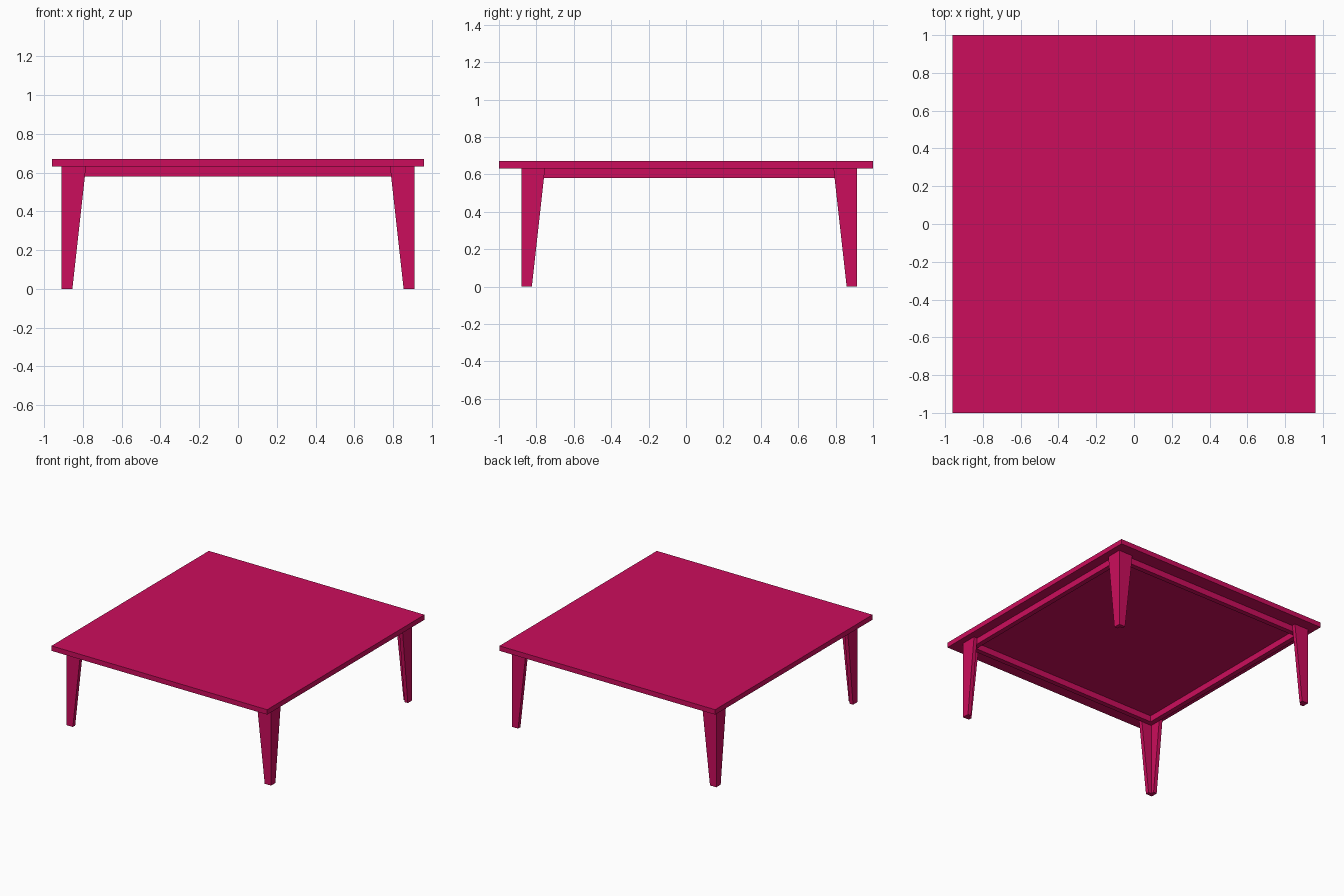
import bpy
import bmesh

cube = bpy.data.objects.get("Cube")
if cube:
    bpy.data.objects.remove(cube, do_unlink=True)

pink = bpy.data.materials.new("raspberry_pink")
pink.use_nodes = True
colour = (0.60, 0.004, 0.107, 1)
pink.diffuse_color = colour
pink.node_tree.nodes["Principled BSDF"].inputs["Base Color"].default_value = colour

# Main levels and leg footprint
TOP, UNDER, APRON_Z = 0.67, 0.63, 0.58
X, FRONT, BACK = 0.91, -0.88, 0.915
THICK, APRON = 0.03, 0.04


def add_mesh(name, bm):
    bmesh.ops.recalc_face_normals(bm, faces=bm.faces)
    mesh = bpy.data.meshes.new(name)
    bm.to_mesh(mesh)
    bm.free()
    mesh.materials.append(pink)
    obj = bpy.data.objects.new(name, mesh)
    bpy.context.collection.objects.link(obj)
    return obj


def box(name, lo, hi):
    bm = bmesh.new()
    bmesh.ops.create_cube(bm, size=1)
    for v in bm.verts:
        for i in range(3):
            v.co[i] = lo[i] if v.co[i] < 0 else hi[i]
    return add_mesh(name, bm)


def angle_leg(name, x, y, sx, sy):
    """Tapered L-section leg; its outer corner is at x, y."""
    bm = bmesh.new()
    rings = []
    for z, w in ((0, 0.056), (UNDER, 0.126)):
        section = [(0, 0), (w, 0), (w, THICK), (THICK, THICK), (THICK, w), (0, w)]
        rings.append([bm.verts.new((x - sx * a, y - sy * b, z)) for a, b in section])
    low, high = rings
    bm.faces.new(low)
    bm.faces.new(high)
    for i in range(len(low)):
        j = (i + 1) % len(low)
        bm.faces.new((low[i], low[j], high[j], high[i]))
    return add_mesh(name, bm)


# Tabletop
box("tabletop", (-0.96, -1, UNDER), (0.96, 1, TOP))

# Four legs
for side, sx in (("left", 1), ("right", -1)):
    for end, y, sy in (("front", FRONT, -1), ("back", BACK, 1)):
        angle_leg(f"{end}_{side}_leg", sx * X, y, sx, sy)

# Apron frame set just inside the legs
ax, af, ab = X - THICK, FRONT + THICK, BACK - THICK
box("front_apron", (-ax, af, APRON_Z), (ax, af + APRON, UNDER))
box("back_apron", (-ax, ab - APRON, APRON_Z), (ax, ab, UNDER))
for side, sx in (("left", 1), ("right", -1)):
    x0, x1 = sorted((sx * ax, sx * (ax - APRON)))
    box(f"{side}_apron", (x0, af + APRON, APRON_Z), (x1, ab - APRON, UNDER))
